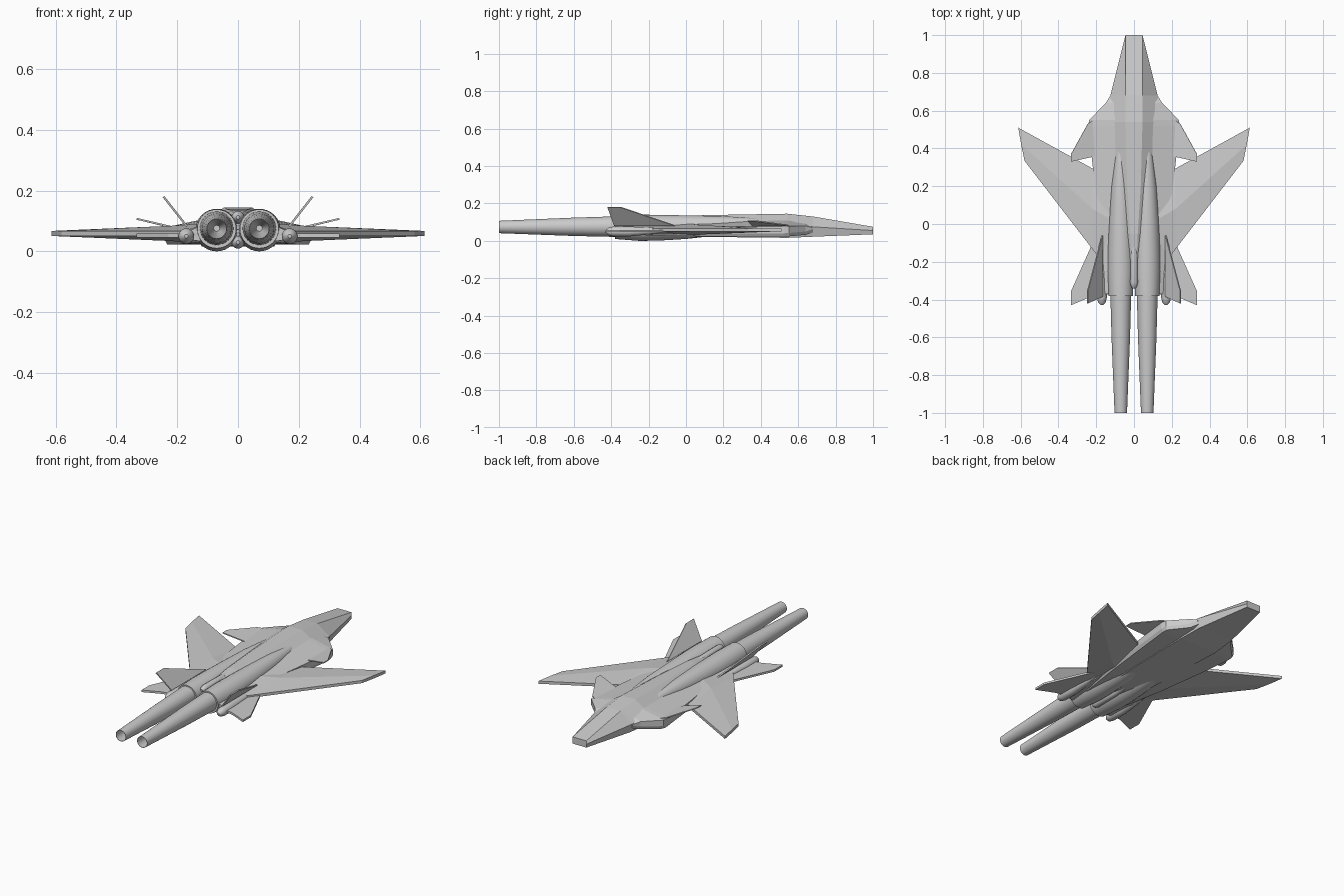
import bpy, bmesh, math
from mathutils import Vector

if "Cube" in bpy.data.objects:
    bpy.data.objects.remove(bpy.data.objects["Cube"])

grey = bpy.data.materials.new("hull_grey")
grey.diffuse_color = (0.6, 0.6, 0.6, 1)
grey.use_nodes = True
grey.node_tree.nodes["Principled BSDF"].inputs["Base Color"].default_value = grey.diffuse_color


def finish(name, bm, angle=None):
    bmesh.ops.recalc_face_normals(bm, faces=bm.faces)
    me = bpy.data.meshes.new(name)
    bm.to_mesh(me)
    bm.free()
    me.materials.append(grey)
    ob = bpy.data.objects.new(name, me)
    bpy.context.collection.objects.link(ob)
    if angle:
        bpy.ops.object.select_all(action='DESELECT')
        ob.select_set(True)
        bpy.context.view_layer.objects.active = ob
        bpy.ops.object.shade_smooth_by_angle(angle=math.radians(angle))
    return ob


def loft(name, sections, side=1, caps=(True, True), angle=None):
    """Skin closed rings of equal size; side = -1 builds the opposite hand."""
    bm = bmesh.new()
    rings = [[bm.verts.new((side * x, y, z)) for x, y, z in s] for s in sections]
    n = len(rings[0])
    for a, b in zip(rings, rings[1:]):
        for i in range(n):
            j = (i + 1) % n
            bm.faces.new((a[i], a[j], b[j], b[i]))
    if caps[0]:
        bm.faces.new(rings[0])
    if caps[1]:
        bm.faces.new(rings[-1])
    return finish(name, bm, angle)


def tube(name, x, stations, side=1, n=32, caps=(True, True)):
    """Round body along y from (y, z centre, radius) stations."""
    rings = [[(x + r * math.cos(2 * math.pi * i / n), y, z + r * math.sin(2 * math.pi * i / n))
              for i in range(n)] for y, z, r in stations]
    return loft(name, rings, side, caps, 35)


def plate(name, pts, thick, side=1):
    """Thin flat panel with thickness centred on the outline."""
    p = [Vector(v) for v in pts]
    off = (p[1] - p[0]).cross(p[2] - p[0]).normalized() * thick / 2
    return loft(name, [[v + off for v in p], [v - off for v in p]], side)


# Fuselage: eight-sided rings from top, side and bottom half widths
body = [(1.0, .045, .075, .045, .055, .045, .035),
        (.68, .045, .130, .125, .075, .110, .022),
        (.54, .045, .145, .140, .085, .120, .016),
        (.20, .036, .139, .135, .075, .110, .020),
        (-.05, .020, .134, .130, .065, .100, .020),
        (-.30, .010, .110, .080, .060, .060, .030)]
loft("fuselage", [[(tw, y, tz), (sw, y, sz), (bw, y, bz), (-bw, y, bz), (-sw, y, sz), (-tw, y, tz)]
                  for y, tw, tz, sw, sz, bw, bz in body])

# Round-ended booms between the engines
for name, z in (("upper_boom", .112), ("lower_boom", .030)):
    tube(name, 0, [(-.05, z, .006), (-.15, z, .019), (-.31, z, .021),
                   (-.33, z, .016), (-.342, z, .006)], n=16)

for s, tag in ((1, "right"), (-1, "left")):
    # Engine nacelle, tapering forward into the hull
    tube("nacelle_" + tag, .07,
         [(.47, .100, .008), (.36, .092, .030), (.20, .082, .050), (0, .073, .063),
          (-.15, .070, .069), (-.25, .070, .070), (-.38, .074, .064)], s)
    # Long tapering hollow exhaust
    tube("exhaust_" + tag, .07,
         [(-.375, .076, .055), (-.60, .075, .049), (-1, .074, .033), (-1, .074, .031),
          (-.60, .075, .045), (-.39, .076, .010)], s, caps=(False, True))

    # Intake box blending back along the wing root
    box = [(.68, .125, .045, .070, .080), (.64, .150, .032, .080, .105),
           (.55, .238, .024, .078, .118), (.52, .242, .022, .078, .118),
           (.30, .218, .022, .076, .112), (0, .180, .025, .078, .100),
           (-.25, .138, .030, .070, .085)]
    loft("intake_" + tag, [[(.06, y, b), (w - .01, y, b), (w, y, b + .018), (w, y, t), (.06, y, ti)]
                           for y, w, b, t, ti in box], s)

    # Forward-swept wing: blunt edges with a ridge along mid chord
    def wing_ring(le, mid, te, half):
        e = .008
        return [(*le, .059 + e), (*mid, .059 + half), (*te, .059 + e),
                (*te, .059 - e), (*mid, .059 - half), (*le, .059 - e)]
    loft("wing_" + tag, [wing_ring((.10, .228), (.10, .01), (.10, -.289), .034),
                         wing_ring((.22, .294), (.22, .08), (.22, -.133), .025),
                         wing_ring((.613, .51), (.597, .42), (.580, .335), .009)], s)

    # Canard rising slightly outward
    plate("canard_" + tag, [(.20, .56, .076), (.245, .53, .086), (.333, .37, .107),
                            (.333, .33, .107), (.20, .36, .076)], .006, s)
    # Horizontal tail
    plate("tailplane_" + tag, [(.12, -.05, .052), (.19, -.05, .052), (.228, -.12, .052),
                               (.333, -.355, .052), (.333, -.43, .052), (.228, -.385, .052),
                               (.12, -.37, .052)], .012, s)
    # Outward-canted fin
    plate("fin_" + tag, [(.168, -.06, .082), (.245, -.35, .180), (.245, -.42, .180),
                         (.168, -.385, .082)], .007, s)
    # Fin-root pod with rounded rear end
    tube("pod_" + tag, .17, [(-.06, .058, .004), (-.18, .054, .018), (-.30, .050, .026),
                             (-.39, .050, .026), (-.415, .050, .020), (-.43, .050, .006)], s, n=16)
    # Fairing joining the pod, fin and nacelle
    loft("tail_fairing_" + tag, [[(.10, y, .030), (w, y, .038), (w, y, .070), (.10, y, .094)]
                                 for y, w in ((-.02, .17), (-.20, .168), (-.37, .155))], s)
